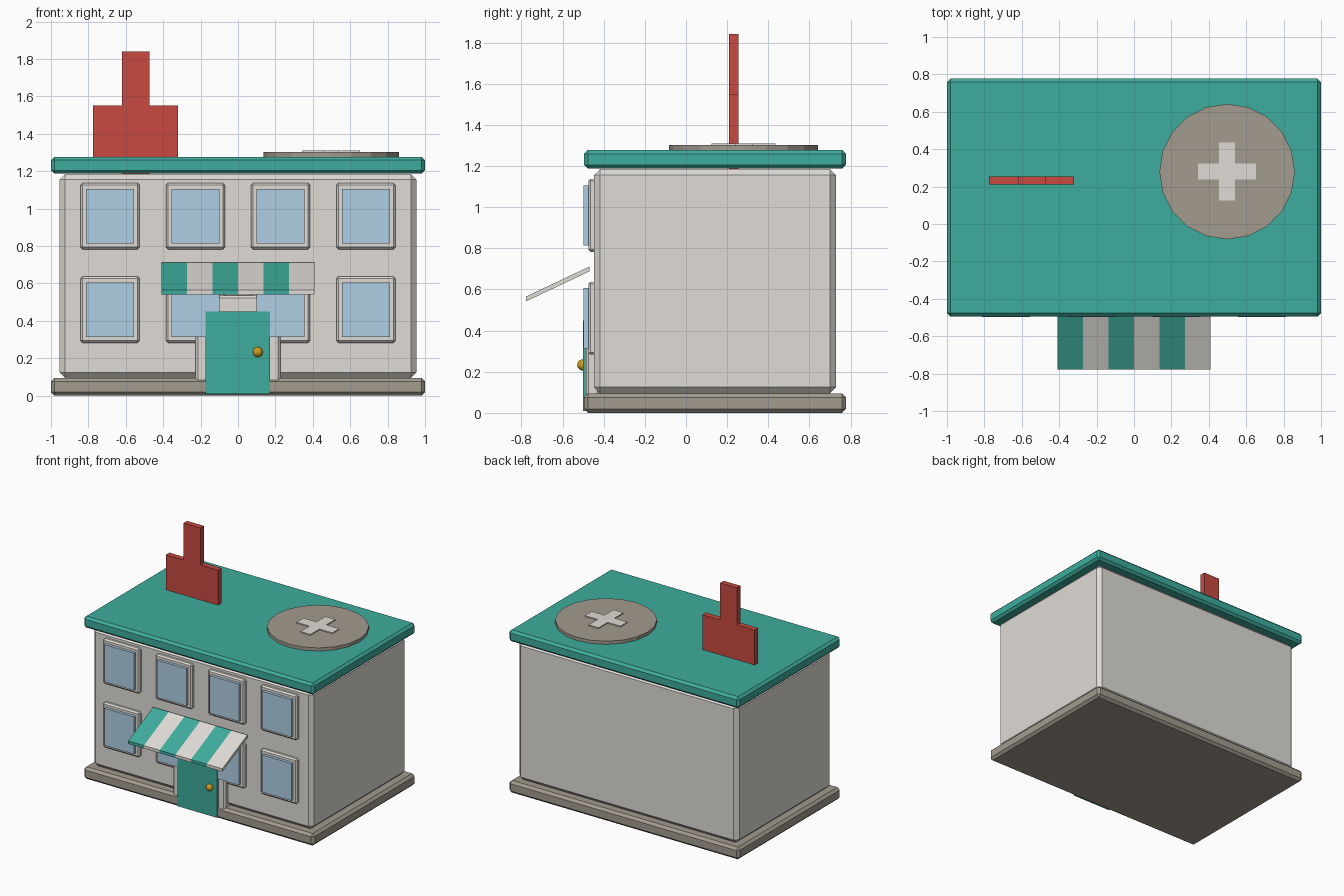
import bpy, bmesh, math

if "Cube" in bpy.data.objects:
    bpy.data.objects.remove(bpy.data.objects["Cube"])


def mat(name, r, g, b):
    m = bpy.data.materials.new(name)
    lin = [((c / 255 + 0.055) / 1.055) ** 2.4 for c in (r, g, b)]
    m.diffuse_color = (*lin, 1)
    m.use_nodes = True
    m.node_tree.nodes["Principled BSDF"].inputs["Base Color"].default_value = m.diffuse_color
    return m


teal = mat("teal", 62, 172, 157)
wall = mat("wall", 224, 220, 214)
stone = mat("stone", 162, 155, 143)
red = mat("red", 200, 74, 64)
glass = mat("glass", 176, 207, 227)
gold = mat("gold", 205, 155, 30)


def finish(name, bm, material):
    bmesh.ops.recalc_face_normals(bm, faces=bm.faces)
    mesh = bpy.data.meshes.new(name)
    bm.to_mesh(mesh)
    bm.free()
    mesh.materials.append(material)
    ob = bpy.data.objects.new(name, mesh)
    bpy.context.collection.objects.link(ob)
    return ob


def box(name, x, y, z, material, bevel=0):
    """Box from (min, max) pairs, optionally chamfered."""
    bm = bmesh.new()
    bmesh.ops.create_cube(bm, size=1)
    for v in bm.verts:
        v.co = [p[0] if c < 0 else p[1] for c, p in zip(v.co, (x, y, z))]
    ob = finish(name, bm, material)
    if bevel:
        mod = ob.modifiers.new("chamfer", 'BEVEL')
        mod.width = bevel
        mod.segments = 1
    return ob


def prism(name, points, offset, material):
    """Closed 3D outline extruded along an offset."""
    bm = bmesh.new()
    face = bm.faces.new([bm.verts.new(p) for p in points])
    ext = bmesh.ops.extrude_face_region(bm, geom=[face])["geom"]
    bmesh.ops.translate(bm, vec=offset,
                        verts=[g for g in ext if isinstance(g, bmesh.types.BMVert)])
    return finish(name, bm, material)


def plus(a, b, ta, tb):
    """Plus outline: half lengths a, b and half bar widths ta, tb."""
    return [(-ta, -b), (ta, -b), (ta, -tb), (a, -tb), (a, tb), (ta, tb),
            (ta, b), (-ta, b), (-ta, tb), (-a, tb), (-a, -tb), (-ta, -tb)]


# Plinth, building body and roof slab
box("plinth", (-1, 1), (-0.495, 0.777), (0, 0.095), stone, 0.019)
box("walls", (-0.954, 0.954), (-0.448, 0.73), (0.095, 1.185), wall, 0.03)
box("roof", (-1, 1), (-0.495, 0.777), (1.187, 1.277), teal, 0.018)

# Windows: two rows of four
for row, z in enumerate((0.46, 0.96)):
    for col, x in enumerate((-0.684, -0.228, 0.228, 0.684)):
        tag = f"{row}_{col}"
        box("window_frame_" + tag, (x - 0.158, x + 0.158), (-0.475, -0.42),
            (z - 0.177, z + 0.177), wall, 0.011)
        box("window_glass_" + tag, (x - 0.128, x + 0.128), (-0.497, -0.46),
            (z - 0.146, z + 0.146), glass)

# Door with frame and knob
box("door_frame", (-0.227, 0.227), (-0.487, -0.42), (0.01, 0.535), wall, 0.012)
box("door", (-0.173, 0.17), (-0.501, -0.46), (0.01, 0.45), teal)
bm = bmesh.new()
bmesh.ops.create_uvsphere(bm, u_segments=16, v_segments=10, radius=0.027)
bmesh.ops.translate(bm, verts=bm.verts, vec=(0.106, -0.502, 0.233))
for f in bm.faces:
    f.smooth = True
finish("door_knob", bm, gold)

# Striped awning
for i in range(6):
    x = -0.409 + i * 0.1363
    prism(f"awning_stripe_{i}",
          [(x, -0.778, 0.542), (x, -0.778, 0.565), (x, -0.468, 0.712), (x, -0.468, 0.688)],
          (0.1363, 0, 0), wall if i % 2 else teal)

# Standing red cross, lower arm sunk into the roof
prism("roof_cross", [(-0.547 + u, 0.21, 1.414 + v) for u, v in plus(0.227, 0.427, 0.073, 0.137)],
      (0, 0.044, 0), red)

# Landing pad with flat cross
bm = bmesh.new()
bmesh.ops.create_cone(bm, cap_ends=True, segments=20, radius1=0.362, radius2=0.362, depth=0.04)
bmesh.ops.translate(bm, verts=bm.verts, vec=(0.498, 0.28, 1.282))
finish("landing_pad", bm, stone)
prism("pad_cross", [(0.498 + u, 0.28 + v, 1.29) for u, v in plus(0.155, 0.155, 0.043, 0.043)],
      (0, 0, 0.02), wall)
